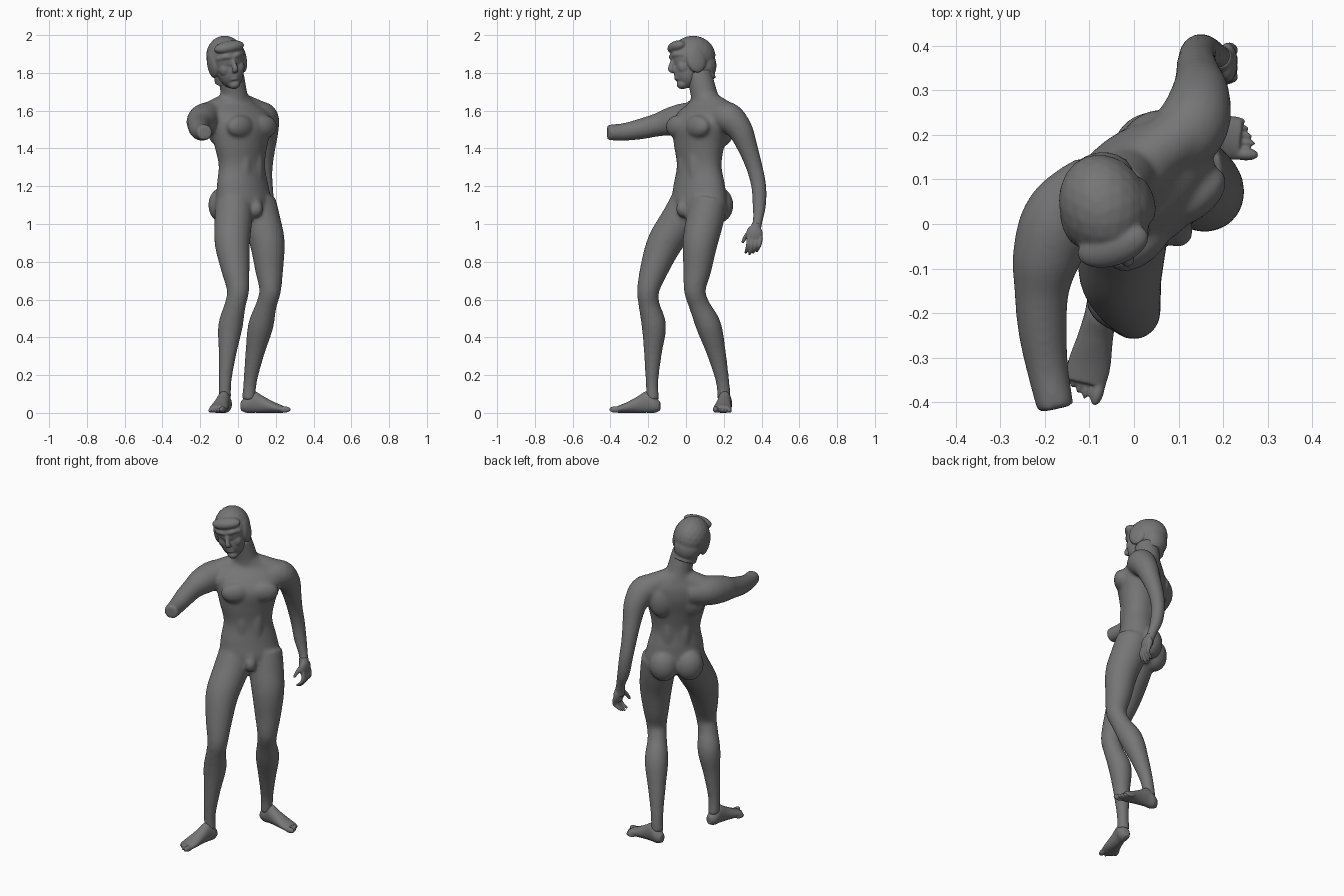
import bpy
import bmesh
from math import cos, sin, pi, radians
from mathutils import Vector, Matrix

cube = bpy.data.objects.get("Cube")
if cube:
    bpy.data.objects.remove(cube, do_unlink=True)

GREY = (0.18, 0.18, 0.18, 1)
stone = bpy.data.materials.new("dark grey stone")
stone.use_nodes = True
stone.diffuse_color = GREY
for node in stone.node_tree.nodes:
    if node.type == "BSDF_PRINCIPLED":
        node.inputs["Base Color"].default_value = GREY


def spline(points, steps=5):
    """Catmull-Rom interpolation of points of any dimension."""
    pts = [points[0], *points, points[-1]]
    out = []
    for p, q, r, s in zip(pts, pts[1:], pts[2:], pts[3:]):
        for i in range(steps):
            t = i / steps
            out.append([b + t * (c - a) / 2
                        + t * t * (a - 2.5 * b + 2 * c - d / 2)
                        + t * t * t * (1.5 * (b - c) + (d - a) / 2)
                        for a, b, c, d in zip(p, q, r, s)])
    out.append(list(points[-1]))
    return out


def loft(bm, sections, sides=20):
    """Skin a row of ellipses, each given as centre, half axis, half axis."""
    rings = []
    for centre, ax, ay in sections:
        rings.append([bm.verts.new(centre + ax * cos(2 * pi * i / sides) + ay * sin(2 * pi * i / sides))
                      for i in range(sides)])
    for lower, upper in zip(rings, rings[1:]):
        for i in range(sides):
            j = (i + 1) % sides
            bm.faces.new((lower[i], lower[j], upper[j], upper[i]))
    bm.faces.new(rings[0])
    bm.faces.new(rings[-1])


def limb(bm, points, ref=(1, 0, 0)):
    """Round tube through points of x, y, z, radius."""
    pts = spline(points)
    sections = []
    for i, p in enumerate(pts):
        before, after = pts[max(i - 1, 0)], pts[min(i + 1, len(pts) - 1)]
        tangent = Vector(after[:3]) - Vector(before[:3])
        side = tangent.cross(Vector(ref)).normalized()
        up = side.cross(tangent).normalized()
        sections.append((Vector(p[:3]), side * p[3], up * p[3]))
    loft(bm, sections)


def blob(bm, place, size, frame=Matrix()):
    """Ellipsoid placed in a local frame."""
    bmesh.ops.create_icosphere(bm, subdivisions=3, radius=1,
                               matrix=frame @ Matrix.Translation(place) @ Matrix.Diagonal((*size, 1)))


def fuse(name, bm, voxel, rounds):
    """Melt overlapping volumes into one smooth skin."""
    bmesh.ops.recalc_face_normals(bm, faces=bm.faces[:])
    raw = bpy.data.meshes.new(name)
    bm.to_mesh(raw)
    bm.free()
    ob = bpy.data.objects.new(name, raw)
    bpy.context.scene.collection.objects.link(ob)
    remesh = ob.modifiers.new("skin", "REMESH")
    remesh.mode = "VOXEL"
    remesh.voxel_size = voxel
    smooth = ob.modifiers.new("soften", "SMOOTH")
    smooth.factor = 0.5
    smooth.iterations = rounds
    bpy.context.view_layer.update()
    graph = bpy.context.evaluated_depsgraph_get()
    skin = bpy.data.meshes.new_from_object(ob.evaluated_get(graph))
    ob.modifiers.clear()
    ob.data = skin
    skin.materials.clear()
    skin.materials.append(stone)
    skin.shade_smooth()
    return ob


# Torso: x, y, z, half width, half depth, turn in degrees
body = bmesh.new()
TORSO = [
    (.05, .07, 1.02, .09, .07, 45), (.035, .07, 1.1, .165, .115, 45),
    (.025, .07, 1.2, .16, .11, 45), (.02, .07, 1.31, .138, .1, 42),
    (.015, .07, 1.42, .158, .115, 40), (.015, .08, 1.52, .182, .13, 37),
    (0, .095, 1.59, .18, .11, 37), (-.01, .11, 1.64, .12, .08, 37),
    (-.02, .1, 1.69, .07, .068, 35),
]
sections = []
for x, y, z, w, d, turn in spline(TORSO):
    a = radians(turn)
    sections.append((Vector((x, y, z)), Vector((cos(a), sin(a), 0)) * w, Vector((-sin(a), cos(a), 0)) * d))
loft(body, sections, 32)

# Muscle masses, in the turned frame of the trunk (front is -y)
trunk = Matrix.Translation((.02, .075, 0)) @ Matrix.Rotation(radians(40), 4, "Z")
for s in (-1, 1):
    blob(body, (s * .08, -.085, 1.515), (.085, .048, .062), trunk)   # chest
    blob(body, (s * .085, .085, 1.51), (.075, .05, .1), trunk)       # shoulder blade
    blob(body, (s * .072, .07, 1.1), (.082, .072, .095), trunk)      # buttock
    blob(body, (s * .04, -.078, 1.3), (.036, .03, .13), trunk)       # belly
    blob(body, (s * .045, .07, 1.3), (.036, .03, .12), trunk)        # lower back
blob(body, (0, -.1, 1.12), (.05, .035, .04), trunk)
blob(body, (0, -.118, 1.08), (.036, .038, .045), trunk)

# Neck and the slopes to the shoulders
limb(body, [(-.015, .115, 1.57, .085), (-.022, .095, 1.69, .071), (-.04, .065, 1.8, .07)])
for shoulder in ((.13, .215, 1.575, .07), (-.155, .03, 1.575, .07)):
    limb(body, [(-.02, .11, 1.65, .06), shoulder], (0, 0, 1))

# Left arm hangs back, right arm reaches forward and ends in a stump
limb(body, [(.07, .15, 1.56, .075), (.13, .22, 1.565, .082), (.148, .285, 1.5, .068),
            (.145, .328, 1.4, .053), (.14, .362, 1.3, .044), (.145, .385, 1.2, .04),
            (.16, .388, 1.1, .036), (.185, .38, 1.02, .027), (.2, .368, .96, .027)])
limb(body, [(-.08, .09, 1.56, .075), (-.16, .02, 1.56, .085), (-.195, -.07, 1.545, .078),
            (-.207, -.15, 1.525, .062), (-.205, -.24, 1.503, .055), (-.193, -.33, 1.487, .047),
            (-.175, -.415, 1.485, .042)])

# Legs
limb(body, [(.1, .12, 1.12, .1), (.125, .1, 1.02, .1), (.155, .075, .9, .093),
            (.165, .06, .76, .075), (.17, .047, .65, .058), (.15, .07, .57, .055),
            (.12, .12, .46, .067), (.09, .16, .32, .051), (.065, .193, .17, .036), (.057, .202, .07, .036)])
limb(body, [(-.02, .02, 1.12, .1), (-.025, -.035, 1.02, .1), (-.03, -.112, .9, .094),
            (-.015, -.165, .77, .077), (0, -.2, .65, .059), (-.015, -.195, .57, .056),
            (-.04, -.17, .46, .065), (-.055, -.175, .32, .048), (-.068, -.18, .17, .034),
            (-.07, -.176, .07, .034)])
blob(body, (.185, .03, .65), (.036, .036, .05))
blob(body, (.005, -.222, .655), (.036, .034, .05))
fuse("body", body, .008, 14)

# Head, in its own frame: front is -y, origin at the skull's middle
head = bmesh.new()
blob(head, (0, .01, .02), (.1, .122, .112))              # skull
blob(head, (0, -.038, -.05), (.07, .068, .095))          # face
blob(head, (0, -.068, -.122), (.032, .032, .026))        # chin
blob(head, (0, -.072, .078), (.084, .046, .034))         # hair roll over the forehead
blob(head, (0, .06, -.03), (.08, .07, .085))             # hair at the nape
limb(head, [(0, -.095, .03, .01), (0, -.112, -.005, .012), (0, -.122, -.038, .016), (0, -.1, -.046, .012)])
limb(head, [(-.07, -.065, .026, .012), (-.035, -.098, .034, .014), (0, -.1, .028, .013),
            (.035, -.098, .034, .014), (.07, -.065, .026, .012)], (0, 0, 1))
for z in (-.074, -.09):
    blob(head, (0, -.094, z), (.025, .014, .008))        # lips
for s in (-1, 1):
    blob(head, (s * .034, -.083, .006), (.016, .013, .01))   # eye
    blob(head, (s * .04, -.062, -.035), (.032, .036, .04))   # cheek
    blob(head, (s * .082, -.002, -.005), (.024, .055, .075)) # hair over the ear
limb(head, [(0, .03, -.02, .068), (.005, .05, -.12, .068)])
back = Vector((-.33, .94, .08)).normalized()
up = Vector((-.17, -.05, 1))
up = (up - back * up.dot(back)).normalized()
pose = Matrix((back.cross(up), back, up)).transposed().to_4x4()
head.transform(Matrix.Translation((-.06, .03, 1.865)) @ pose)
fuse("head", head, .005, 5)

# Feet: distance from heel, height, half width, half height
FOOT = [(0, .036, .02, .024), (.03, .045, .036, .045), (.07, .058, .036, .058),
        (.12, .044, .04, .044), (.18, .028, .048, .028), (.225, .019, .046, .019)]


def foot(name, heel, direction, inner):
    bm = bmesh.new()
    ahead = Vector((*direction, 0)).normalized()
    inside = Vector((-ahead.y, ahead.x, 0)) * inner
    heel = Vector((*heel, 0))
    loft(bm, [(heel + ahead * d + Vector((0, 0, z)), inside * w, Vector((0, 0, h)))
              for d, z, w, h in spline(FOOT)])
    frame = Matrix((inside, ahead, (0, 0, 1))).transposed().to_4x4()
    frame.translation = heel
    blob(bm, (.031, .235, .018), (.015, .034, .017), frame)   # big toe
    for i in range(4):
        blob(bm, (.006 - i * .016, .23 - i * .009, .013), (.0085, .03, .013), frame)
    fuse(name, bm, .004, 4)


foot("left_foot", (.015, .212), (.99, -.1), -1)
foot("right_foot", (-.06, -.138), (-.22, -.97), 1)

# Left hand with loosely curled fingers
hand = bmesh.new()
limb(hand, [(.192, .374, 1.0, .026), (.203, .364, .95, .03)])
blob(hand, (.21, .362, .945), (.022, .045, .05))
for i in range(4):
    y = .335 + i * .02
    drop = .008 * abs(i - 1)
    limb(hand, [(.214, y, .93, .013), (.222, y - .006, .89, .011),
                (.208, y - .014, .855 + drop, .009), (.185, y - .02, .838 + drop, .006)])
limb(hand, [(.205, .345, .965, .014), (.192, .318, .935, .012), (.178, .298, .9, .007)])
fuse("left_hand", hand, .004, 3)
